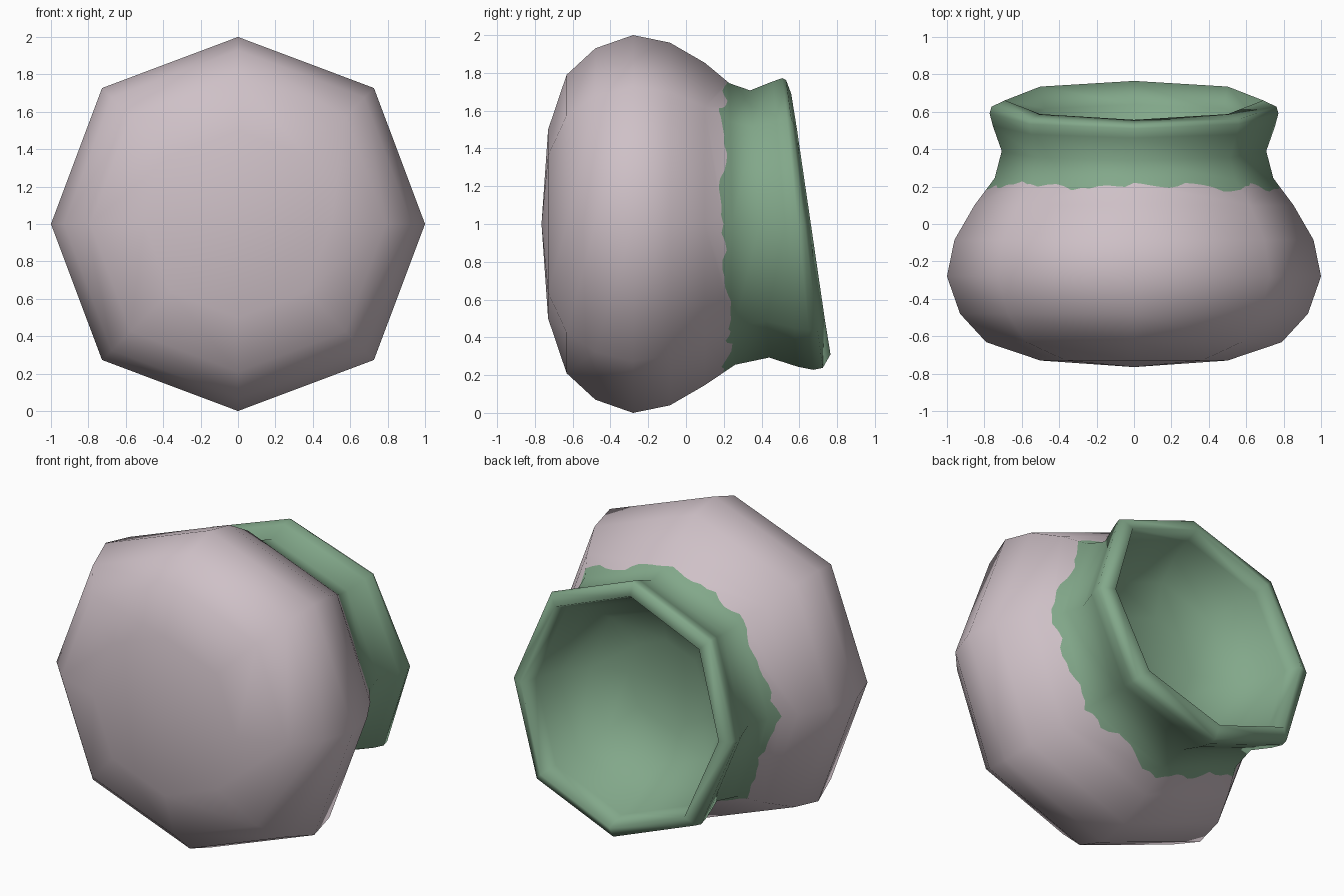
import bpy, bmesh, math, random
from mathutils import Vector

if "Cube" in bpy.data.objects:
    bpy.data.objects.remove(bpy.data.objects["Cube"])

random.seed(4)
SIDES, STEPS = 8, 12


def material(name, color):
    m = bpy.data.materials.new(name)
    m.diffuse_color = (*color, 1)
    m.use_nodes = True
    m.node_tree.nodes["Principled BSDF"].inputs["Base Color"].default_value = m.diffuse_color
    return m


# Rings along the pot axis: radius, y of the ring centre, tilt (y shift per ring from middle to top)
BODY = [(0.50, -0.73, 0), (0.79, -0.632, 0), (0.93, -0.48, 0), (1.0, -0.28, 0),
        (0.96, -0.085, 0), (0.853, 0.10, 0)]
NECK = [(0.745, 0.245, 0.015), (0.707, 0.39, 0.05), (0.755, 0.525, 0.065),
        (0.772, 0.592, 0.082), (0.762, 0.627, 0.097), (0.69, 0.661, 0.104),
        (0.655, 0.56, 0.08), (0.60, 0.42, 0.05), (0.48, 0.27, 0.02), (0.27, 0.19, 0)]

bm = bmesh.new()


def ring(r, y, tilt):
    verts = []
    for i in range(SIDES):
        a = math.tau * i / SIDES
        k = r * (1.028 if i % 2 else 1)
        verts.append(bm.verts.new((k * math.cos(a), y - tilt * math.sin(a), 1 + k * math.sin(a))))
    return verts


def face(verts, mat):
    f = bm.faces.new(verts)
    f.material_index = mat
    f.smooth = True


def bridge(a, b, mat):
    for i in range(SIDES):
        j = (i + 1) % SIDES
        face((a[i], a[j], b[j], b[i]), mat)


def cap(loop, y, mat):
    c = bm.verts.new((0, y, 1))
    for i in range(1, SIDES, 2):
        face((c, loop[i - 1], loop[i], loop[(i + 1) % SIDES]), mat)


body = [ring(*p) for p in BODY]
neck = [ring(*p) for p in NECK]
for rings, mat in ((body, 0), (neck, 1)):
    for a, b in zip(rings, rings[1:]):
        bridge(a, b, mat)
cap(body[0], -0.765, 0)     # rounded base
cap(neck[-1], 0.17, 1)      # floor of the opening

# Ragged glaze edge cut into the shoulder band
lo, hi = body[-1], neck[0]
height = 0.75
wave = []
for k in range(SIDES * STEPS):
    i, s = k // STEPS, (k % STEPS) / STEPS
    j = (i + 1) % SIDES
    height += 0.35 * (0.74 - height) + random.uniform(-0.13, 0.13)
    t = min(0.93, max(0.52, height))
    wave.append(bm.verts.new(lo[i].co.lerp(lo[j].co, s).lerp(hi[i].co.lerp(hi[j].co, s), t)))
for i in range(SIDES):
    j = (i + 1) % SIDES
    edge = [wave[(i * STEPS + n) % len(wave)] for n in range(STEPS + 1)]
    face([lo[i], lo[j]] + edge[::-1], 0)
    face(edge + [hi[j], hi[i]], 1)

bmesh.ops.recalc_face_normals(bm, faces=bm.faces)
bm.verts.index_update()
wave_ids = {v.index for v in wave}
mesh = bpy.data.meshes.new("pot")
bm.to_mesh(mesh)
bm.free()
mesh.materials.append(material("pale pink clay", (0.62, 0.53, 0.57)))
mesh.materials.append(material("green glaze", (0.225, 0.392, 0.255)))

# Keep the shading round across the glaze edge
normals = []
for v in mesh.vertices:
    n = Vector((v.co.x, 0, v.co.z - 1))
    normals.append((n.normalized() + Vector((0, 0.6, 0))).normalized() if v.index in wave_ids
                   else Vector((0, 0, 0)))
mesh.normals_split_custom_set_from_vertices(normals)

pot = bpy.data.objects.new("pot", mesh)
bpy.context.collection.objects.link(pot)
